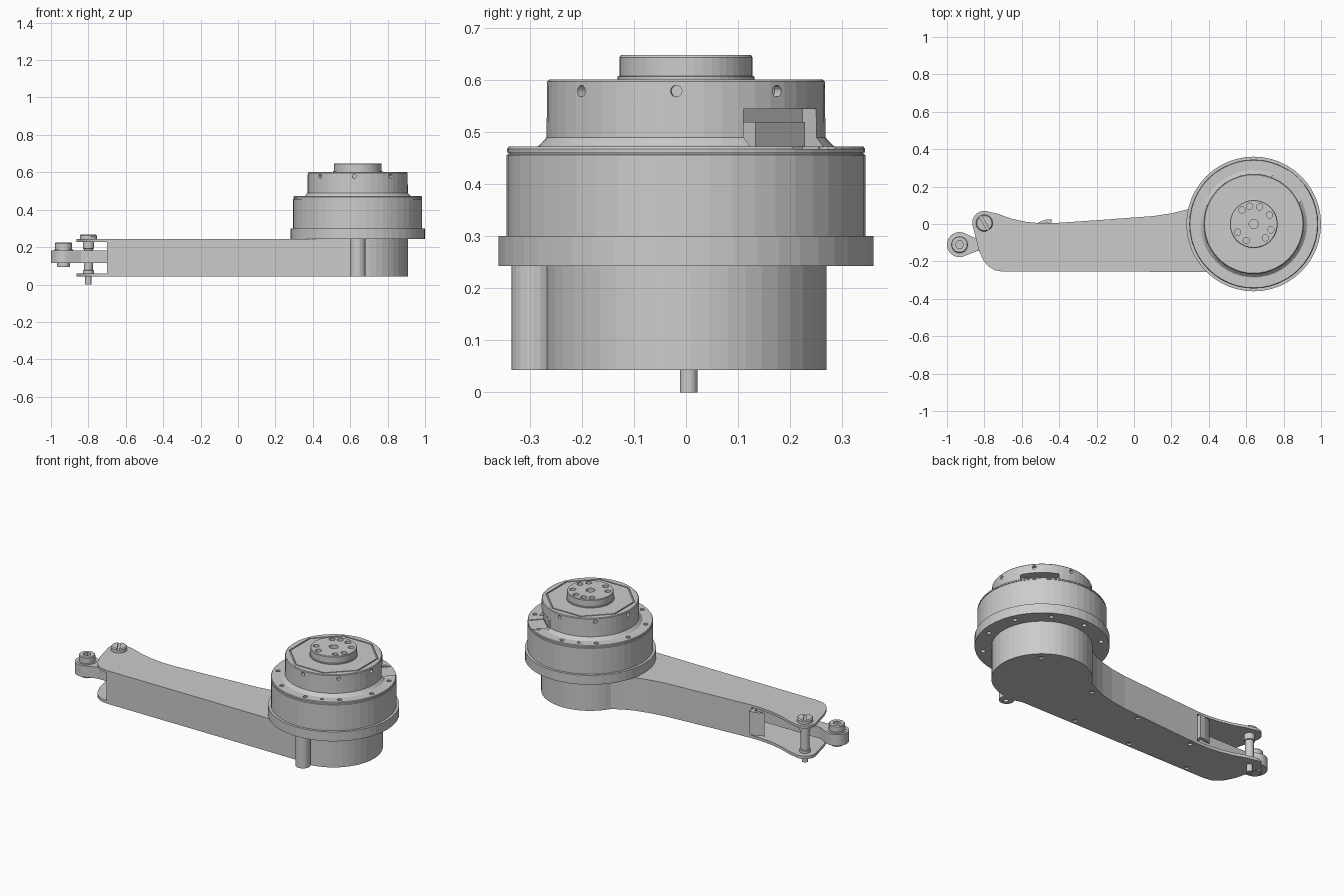
import bpy, bmesh
from math import sin, cos, radians, pi
from mathutils import Matrix, Vector

if "Cube" in bpy.data.objects:
    bpy.data.objects.remove(bpy.data.objects["Cube"])

CX = 0.64          # axis of the round housing
SEG = 48


def finish(name, bm):
    bmesh.ops.recalc_face_normals(bm, faces=bm.faces)
    me = bpy.data.meshes.new(name)
    bm.to_mesh(me)
    bm.free()
    ob = bpy.data.objects.new(name, me)
    bpy.context.collection.objects.link(ob)
    return ob


def lathe(name, prof, x=CX, y=0.0, seg=SEG, loop=False):
    """Revolve (radius, z) points; caps the ends unless loop closes the section."""
    bm = bmesh.new()
    rings = [[bm.verts.new((x + r * cos(2 * pi * i / seg), y + r * sin(2 * pi * i / seg), z))
              for i in range(seg)] for r, z in prof]
    pairs = list(zip(rings, rings[1:]))
    if loop:
        pairs.append((rings[-1], rings[0]))
    else:
        bm.faces.new(rings[0][::-1])
        bm.faces.new(rings[-1])
    for a, b in pairs:
        for i in range(seg):
            j = (i + 1) % seg
            bm.faces.new((a[i], a[j], b[j], b[i]))
    return finish(name, bm)


def prism(name, pts, z0, z1):
    bm = bmesh.new()
    f = bm.faces.new([bm.verts.new((x, y, z0)) for x, y in pts])
    top = bmesh.ops.extrude_face_region(bm, geom=[f])['geom']
    bmesh.ops.translate(bm, verts=[v for v in top if isinstance(v, bmesh.types.BMVert)],
                        vec=(0, 0, z1 - z0))
    return finish(name, bm)


def arc(x, y, r, a0, a1, n):
    return [(x + r * cos(radians(a0 + (a1 - a0) * i / n)),
             y + r * sin(radians(a0 + (a1 - a0) * i / n))) for i in range(n + 1)]


def box(name, centre, size, angle=0):
    bm = bmesh.new()
    m = Matrix.Translation(centre) @ Matrix.Rotation(radians(angle), 4, 'Z') @ Matrix.Diagonal((*size, 1))
    bmesh.ops.create_cube(bm, size=1, matrix=m)
    return finish(name, bm)


def rods(name, items, depth):
    """Many small cylinders: (centre, radius, direction)."""
    bm = bmesh.new()
    for c, r, d in items:
        m = Matrix.Translation(c) @ Vector(d).to_track_quat('Z', 'Y').to_matrix().to_4x4()
        bmesh.ops.create_cone(bm, cap_ends=True, segments=16, radius1=r, radius2=r,
                              depth=depth, matrix=m)
    return finish(name, bm)


def cut(ob, cutter):
    cutter.hide_render = True
    mod = ob.modifiers.new('cut', 'BOOLEAN')
    mod.operation, mod.object, mod.solver = 'DIFFERENCE', cutter, 'EXACT'
    bpy.context.view_layer.objects.active = ob
    bpy.ops.object.modifier_apply(modifier=mod.name)
    bpy.data.objects.remove(cutter)


def polar(a, r, z):
    return (CX + r * cos(radians(a)), r * sin(radians(a)), z)


UP = (0, 0, 1)

# ---- arm: two plates joined by a bent side wall, open at the far end
wall_path = ([(-0.70, -0.255), (0.0, -0.255), (0.56, -0.257)] + arc(CX, 0, 0.27, -100, 150, 32)
             + [(0.34, 0.10), (0.28, 0.077), (0.20, 0.057), (0.10, 0.042), (0, 0.035),
                (-0.20, 0.02), (-0.44, 0.004)])
plate = (wall_path + [(-0.50, 0.004), (-0.58, 0.012), (-0.66, 0.03), (-0.73, 0.055)]
         + arc(-0.80, 0.005, 0.065, 68, 185, 10)
         + [(-0.85, -0.06), (-0.83, -0.14), (-0.805, -0.195), (-0.78, -0.225), (-0.745, -0.247)])
prism('upper_plate', plate, 0.228, 0.243)
lower = prism('lower_plate', plate, 0.043, 0.06)

bm = bmesh.new()
lo = [bm.verts.new((x, y, 0.06)) for x, y in wall_path]
hi = [bm.verts.new((x, y, 0.228)) for x, y in wall_path]
for i in range(len(lo) - 1):
    bm.faces.new((lo[i], lo[i + 1], hi[i + 1], hi[i]))
me = bpy.data.meshes.new('side_wall')
bm.to_mesh(me)
bm.free()
wall = bpy.data.objects.new('side_wall', me)
bpy.context.collection.objects.link(wall)
sol = wall.modifiers.new('thickness', 'SOLIDIFY')
sol.thickness, sol.offset = 0.02, -1

# screw boss beside the housing, and screw holes in the lower plate
boss = lathe('screw_boss', [(0.042, 0.043), (0.042, 0.243)], 0.64, -0.293, 20)
cut(boss, rods('boss_hole', [((0.64, -0.30, 0.043), 0.014, UP)], 0.04))
spots = [(0.22, -0.23), (-0.16, -0.23), (-0.56, -0.23), (0.345, 0.06), (-0.02, 0.005),
         (-0.41, -0.025), (0.79, 0.17)]
cut(lower, rods('plate_holes', [((x, y, 0.043), 0.014, UP) for x, y in spots], 0.02))

# cable clip on the back edge
prism('wall_clip', [(-0.44, -0.02), (-0.44, 0.026), (-0.47, 0.024), (-0.50, 0.014),
                    (-0.525, 0.0), (-0.50, -0.002), (-0.46, 0.006), (-0.46, -0.02)], 0.075, 0.215)

# ---- pivot pin with slotted head
lathe('pivot_pin', [(0.017, 0.0), (0.017, 0.043), (0.06, 0.044), (0.06, 0.056), (0.03, 0.06),
                    (0.03, 0.075), (0.024, 0.077), (0.024, 0.19), (0.03, 0.192), (0.03, 0.243)],
      -0.80, 0.005, 24)
head = lathe('pin_head', [(0.045, 0.243), (0.045, 0.262), (0.04, 0.268)], -0.80, 0.005, 24)
cut(head, box('slot', (-0.80, 0.005, 0.268), (0.12, 0.014, 0.02), 120))

# ---- rod end reaching out of the arm, with its socket screw
EX, EY = -0.933, -0.11
prism('rod_end', arc(EX, EY, 0.067, 65, 295, 20)
      + [(-0.84, -0.145), (-0.45, -0.14), (-0.45, -0.08), (-0.84, -0.08)], 0.115, 0.183)
screw = lathe('rod_end_screw', [(0.032, 0.093), (0.034, 0.096), (0.034, 0.115), (0.052, 0.116),
                                (0.052, 0.186), (0.045, 0.188), (0.045, 0.220), (0.041, 0.225)], EX, EY, 24)
cut(screw, lathe('socket', [(0.022, 0.195), (0.022, 0.24)], EX, EY, 6))

# ---- mounting flange
angles = [23 + 36 * i for i in range(10)]
flange = lathe('mount_flange', [(0.36, 0.243), (0.36, 0.30)])
cut(flange, rods('flange_holes', [(polar(a, 0.318, 0.243), 0.013, UP) for a in angles], 0.05))

# ---- motor drum
lathe('motor_drum', [(0.345, 0.30), (0.345, 0.456), (0.341, 0.458), (0.341, 0.461)])
rim = lathe('motor_rim', [(0.344, 0.461), (0.344, 0.468), (0.341, 0.472), (0.28, 0.472)])
holes = [(polar(a, 0.311, 0.472), 0.013, UP) for a in angles]
holes += [(polar(a, 0.308, 0.472), 0.009, UP) for a in (113, -67)]
cut(rim, rods('rim_holes', holes, 0.016))
cut(rim, box('rim_notch', polar(47, 0.30, 0.474), (0.10, 0.12, 0.012), 47))

# ---- sensor housing: radial holes, octagonal lid groove, connector opening
cap = lathe('sensor_housing', [(0.287, 0.472), (0.283, 0.474), (0.268, 0.49),
                               (0.267, 0.597), (0.263, 0.601)])
cut(cap, rods('side_holes', [(polar(a, 0.267, 0.579), 0.011, (cos(radians(a)), sin(radians(a)), 0))
                             for a in range(-4, 356, 45)], 0.04))
groove = lathe('lid_groove', [(0.242, 0.594), (0.25, 0.594), (0.25, 0.61), (0.242, 0.61)],
               0, 0, 8, True)
groove.matrix_world = Matrix.Translation((CX, 0, 0)) @ Matrix.Rotation(radians(22.5), 4, 'Z')
bpy.context.view_layer.update()
cut(cap, groove)
cut(cap, box('connector_opening', polar(47, 0.26, 0.505), (0.10, 0.205, 0.08), 47))
box('connector', polar(47, 0.225, 0.496), (0.045, 0.14, 0.048), 47)

# ---- output hub with bolt pattern
hub = lathe('output_hub', [(0.132, 0.601), (0.132, 0.607), (0.128, 0.608), (0.128, 0.644), (0.125, 0.648)])
bolts = [(polar(a, 0.097, 0.648), 0.017, UP) for a in (130, 103, 71, 30, 207, 246, 310, 341)]
cut(hub, rods('hub_holes', bolts + [((CX, 0, 0.648), 0.025, UP)], 0.05))
